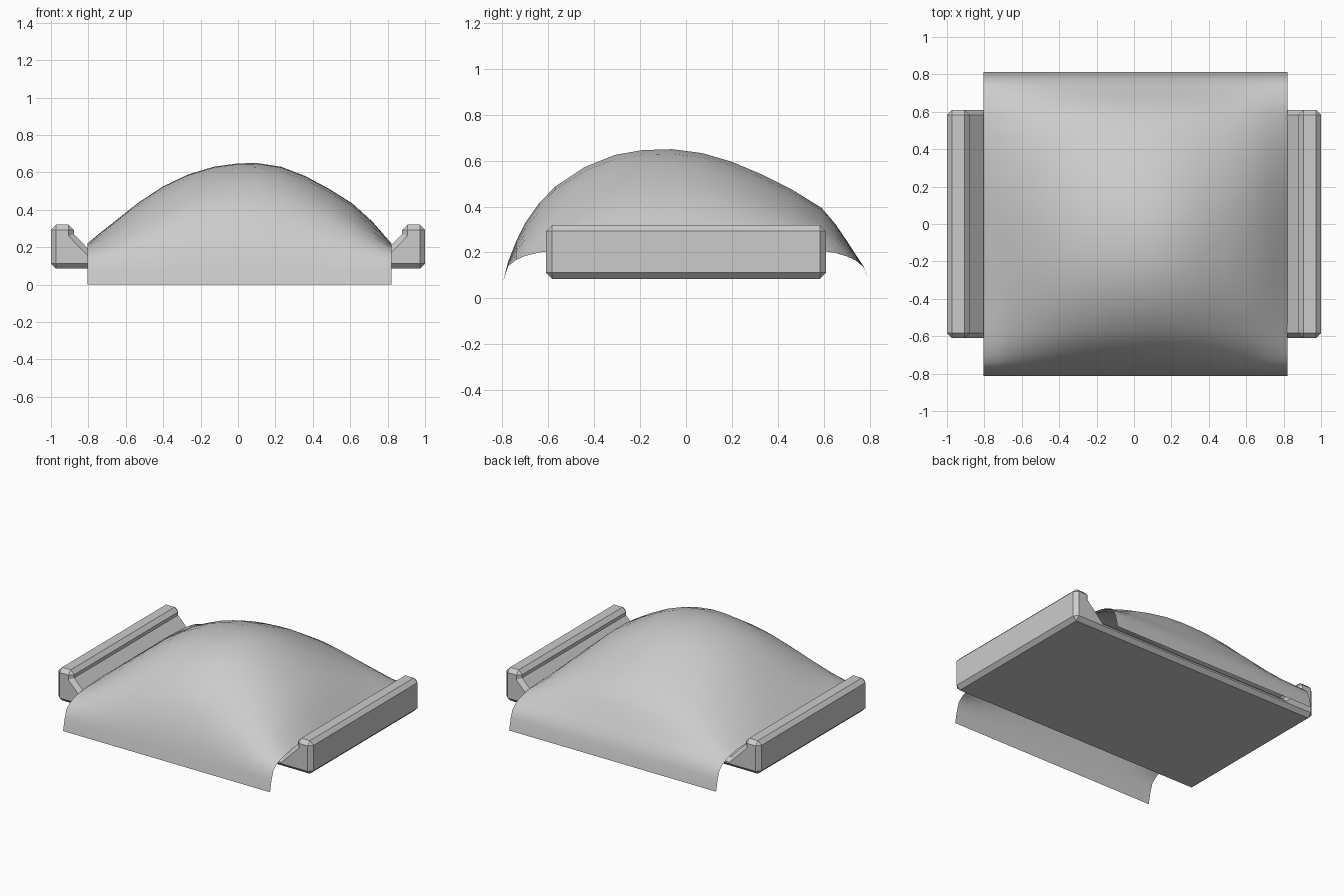
import bpy

if "Cube" in bpy.data.objects:
    bpy.data.objects.remove(bpy.data.objects["Cube"])


def make_object(name, verts, faces):
    mesh = bpy.data.meshes.new(name)
    mesh.from_pydata(verts, [], faces)
    mesh.update()
    ob = bpy.data.objects.new(name, mesh)
    bpy.context.collection.objects.link(ob)
    return ob


# Tray: mirrored cross-section with raised side rails, extruded along y
half = [(1, .085), (1, .32), (.878, .32), (.878, .27), (.76, .15)]
profile = half + [(-x, z) for x, z in reversed(half)]
n = len(profile)
verts = [(x, y, z) for y in (-.61, .61) for x, z in profile]
faces = [tuple(range(n)), tuple(reversed(range(n, 2 * n)))]
faces += [(i, i + n, (i + 1) % n + n, (i + 1) % n) for i in range(n)]
tray = make_object("tray", verts, faces)
bpy.context.view_layer.objects.active = tray
tray.select_set(True)
bpy.ops.object.mode_set(mode='EDIT')
bpy.ops.mesh.select_all(action='SELECT')
bpy.ops.mesh.normals_make_consistent(inside=False)
bpy.ops.object.mode_set(mode='OBJECT')
tray.select_set(False)
bevel = tray.modifiers.new("bevel", 'BEVEL')
bevel.width = .027
bevel.segments = 1
bevel.limit_method = 'ANGLE'
bevel.angle_limit = 1.1

# Domed sheet: ridge profile across x, and (y, ridge z, side edge z) along y
across = [(-.805, .22), (-.735, .278), (-.66, .337), (-.53, .44), (-.4, .525),
          (-.27, .587), (-.13, .63), (0, .648), (.1, .65), (.23, .63),
          (.36, .58), (.49, .51), (.61, .435), (.72, .335), (.82, .22)]
along = [(-.812, 0, 0), (-.795, .08, .08), (-.775, .16, .14), (-.74, .25, .168),
         (-.7, .33, .185), (-.64, .415, .2), (-.57, .487, .208), (-.44, .573, .215),
         (-.31, .625, .22), (-.19, .646, .22), (-.06, .65, .22), (.07, .633, .22),
         (.2, .595, .22), (.33, .54, .22), (.46, .475, .215), (.59, .395, .208),
         (.65, .325, .198), (.7, .252, .183), (.74, .19, .165), (.775, .138, .135),
         (.795, .08, .08), (.812, 0, 0)]
verts = [(x, y, edge + (ridge - edge) * (z - .22) / .43)
         for y, ridge, edge in along for x, z in across]
c = len(across)
faces = [(j * c + i, j * c + i + 1, (j + 1) * c + i + 1, (j + 1) * c + i)
         for j in range(len(along) - 1) for i in range(c - 1)]
sheet = make_object("domed_sheet", verts, faces)
sheet.data.polygons.foreach_set("use_smooth", [True] * len(sheet.data.polygons))
